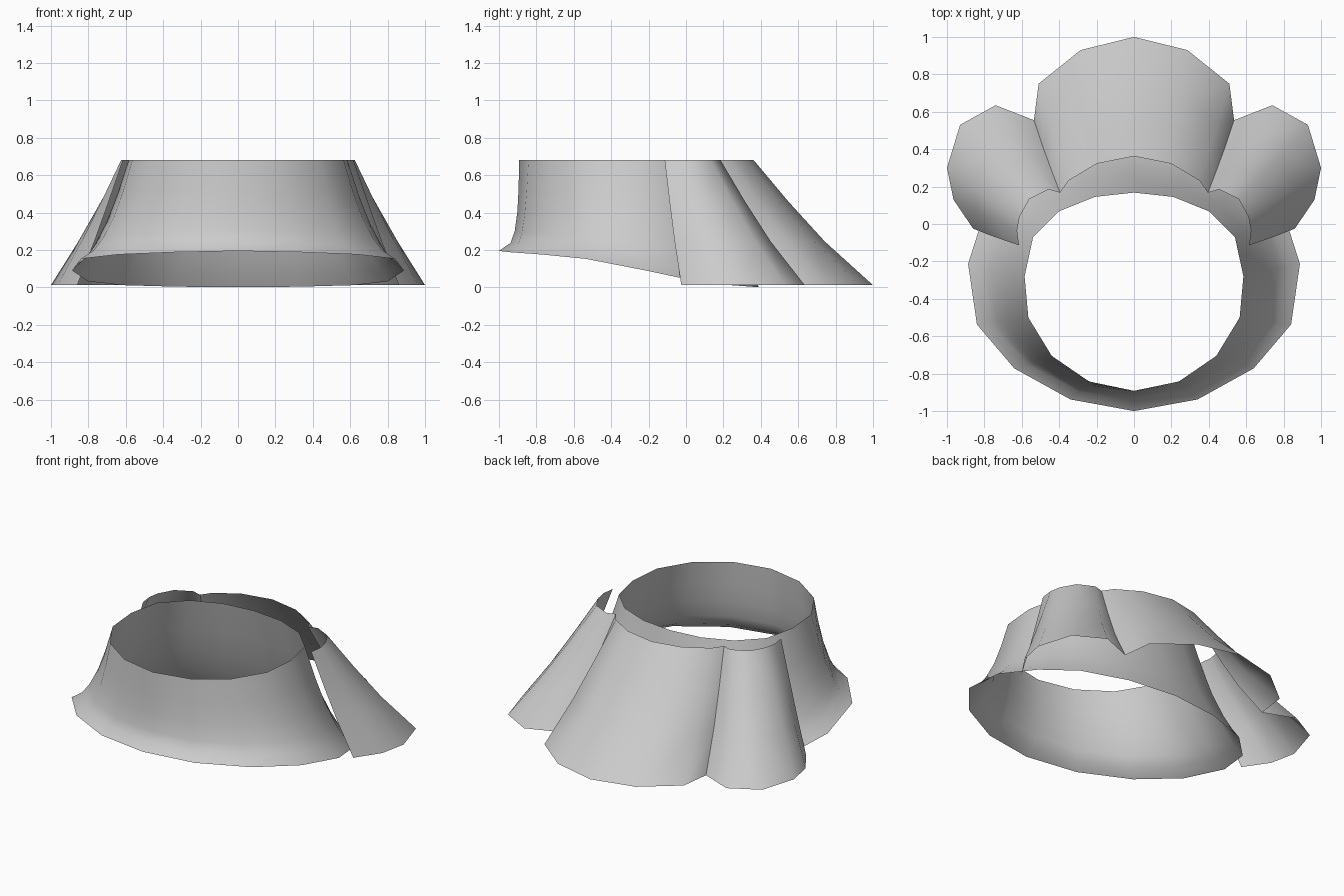
import bpy, bmesh

if "Cube" in bpy.data.objects:
    bpy.data.objects.remove(bpy.data.objects["Cube"])

TOP, BASE = 0.68, 0.012


def mesh_object(name, rows, closed):
    """Loft a strip of quads through equal-length rows of points."""
    bm = bmesh.new()
    grid = [[bm.verts.new(p) for p in row] for row in rows]
    n = len(grid[0])
    for a, b in zip(grid, grid[1:]):
        for i in range(n if closed else n - 1):
            j = (i + 1) % n
            bm.faces.new((a[i], b[i], b[j], a[j]))
    bmesh.ops.recalc_face_normals(bm, faces=bm.faces)
    me = bpy.data.meshes.new(name)
    bm.to_mesh(me)
    bm.free()
    for p in me.polygons:
        p.use_smooth = True
    ob = bpy.data.objects.new(name, me)
    bpy.context.collection.objects.link(ob)
    return ob


def mirrored(half):
    """Complete a half outline whose first point lies on x = 0."""
    return [(-p[0], *p[1:]) for p in reversed(half) if p[0] > 0] + half


def loop(half):
    """Close a half outline whose two ends both lie on x = 0."""
    return half + [(-p[0], *p[1:]) for p in reversed(half[1:-1])]


# Flared collar: half outlines from back centre to front centre
collar_top = [(0, .168), (.21, .145), (.40, .068), (.54, -.072), (.585, -.28),
              (.565, -.50), (.44, -.705), (.24, -.842), (0, -.892)]
collar_rim = [(0, .39, .001), (.33, .35, .004), (.62, .24, .012), (.80, .06, .032),
              (.887, -.213, .09), (.84, -.537, .153), (.64, -.772, .176),
              (.34, -.938, .188), (0, -1.0, .195)]
# Each row: drop fraction, outward flare at the back/sides and at the front
profile = [(0, 0, 0), (.32, .23, .03), (.57, .44, .09), (.78, .67, .22),
           (.91, .85, .42), (1, 1, 1)]
collar_rows = []
for drop, back, front in profile:
    half = []
    for i, ((x, y), (bx, by, bz)) in enumerate(zip(collar_top, collar_rim)):
        f = back + (front - back) * (i / 8) ** 3
        half.append((x + (bx - x) * f, y + (by - y) * f, TOP + (bz - TOP) * drop))
    collar_rows.append(loop(half))
mesh_object("collar", collar_rows, True)


def flap_rows(top, base):
    """Rows from top edge to lower edge with a slight concave sweep."""
    rows = []
    for drop, f in [(0, 0), (.33, .29), (.65, .595), (1, 1)]:
        rows.append([(x + (bx - x) * (f + drop) / 2, y + (by - y) * f,
                      TOP + (BASE - TOP) * drop)
                     for (x, y), (bx, by) in zip(top, base)])
    return rows


# Wide rear flap
rear_top = [(0, .362), (.20, .322), (.35, .232), (.395, .167)]
rear_base = [(0, 1.0), (.285, .93), (.51, .75), (.535, .555)]
mesh_object("rear_flap", flap_rows(mirrored(rear_top), mirrored(rear_base)), False)

# Side flaps, one each side
side_top = [(.395, .167), (.455, .185), (.56, .133), (.612, .038), (.625, -.033), (.615, -.114)]
side_base = [(.535, .555), (.74, .635), (.93, .53), (1.0, .30), (.965, .13), (.86, -.025)]
for label, s in (("right", 1), ("left", -1)):
    mesh_object(label + "_side_flap",
                flap_rows([(s * x, y) for x, y in side_top],
                          [(s * x, y) for x, y in side_base]), False)
